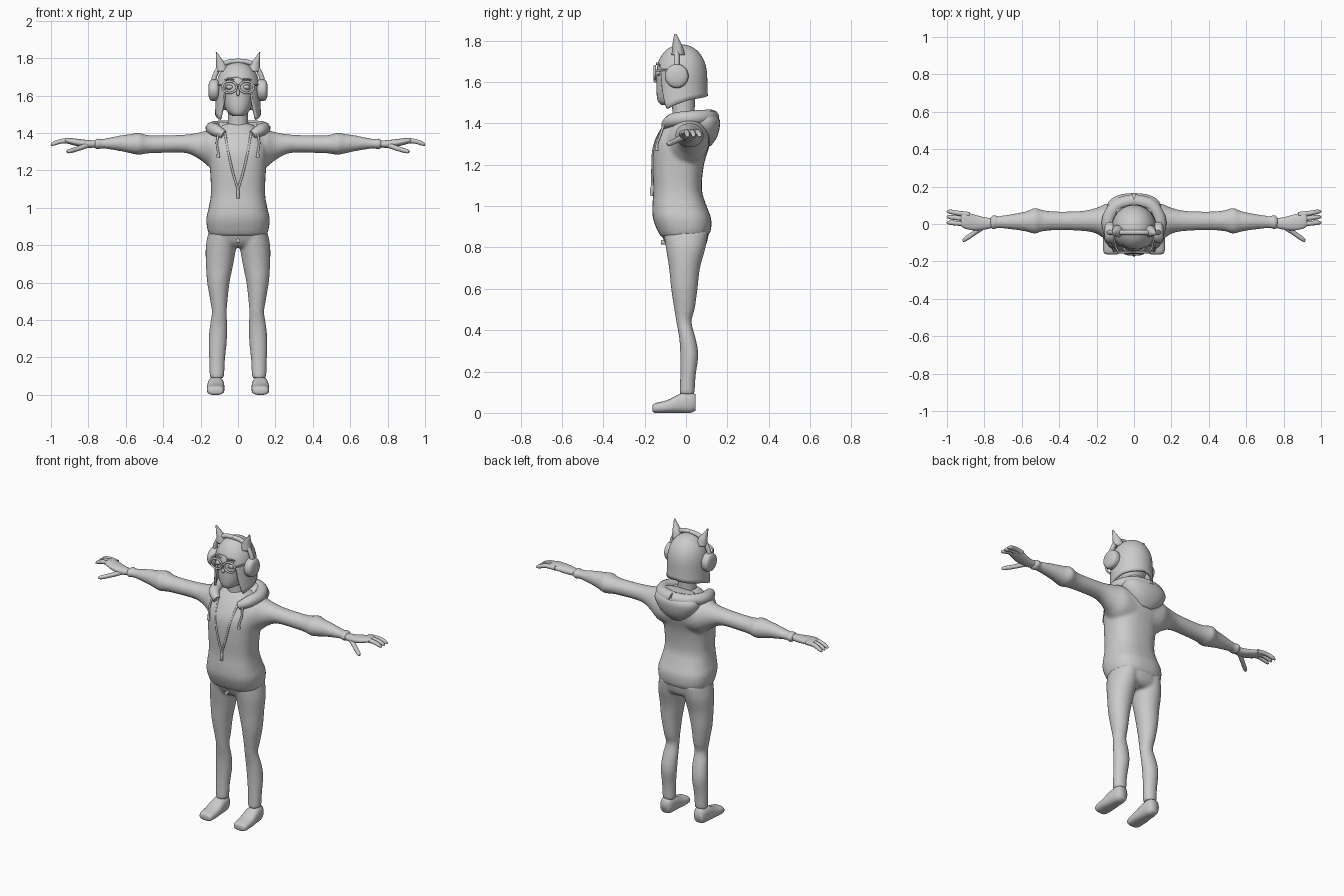
import bpy, bmesh, math

cube = bpy.data.objects.get("Cube")
if cube:
    bpy.data.objects.remove(cube, do_unlink=True)

grey = bpy.data.materials.new("plain_grey")
grey.use_nodes = True
grey.diffuse_color = (.6, .6, .6, 1)
grey.node_tree.nodes["Principled BSDF"].inputs["Base Color"].default_value = grey.diffuse_color


def refine(rows, steps=4):
    """Catmull-Rom resampling of tuples of any length."""
    result = []
    last = len(rows) - 1
    for i in range(last):
        a, b, c, d = rows[max(i - 1, 0)], rows[i], rows[i + 1], rows[min(i + 2, last)]
        for k in range(steps):
            t = k / steps
            result.append(tuple(
                q + t * ((r - p) + t * ((2 * p - 5 * q + 4 * r - s) + t * (3 * (q - r) + s - p))) / 2
                for p, q, r, s in zip(a, b, c, d)))
    return result + [tuple(rows[last])]


def loft(bm, axis, rows, power=2, side=1, sides=28):
    """Closed skin through rows of (position, low, high, low, high) across one axis."""
    rings = []
    for pos, low_a, high_a, low_b, high_b in refine(rows):
        ring = []
        for k in range(sides):
            angle = math.tau * k / sides
            u, v = [math.copysign(abs(f) ** (2 / power), f) for f in (math.cos(angle), math.sin(angle))]
            point = [(low_a + high_a + u * (high_a - low_a)) / 2,
                     (low_b + high_b + v * (high_b - low_b)) / 2]
            point.insert("xyz".index(axis), pos)
            ring.append(bm.verts.new((point[0] * side, point[1], point[2])))
        rings.append(ring)
    for lower, upper in zip(rings, rings[1:]):
        for k in range(sides):
            n = (k + 1) % sides
            bm.faces.new((lower[k], lower[n], upper[n], upper[k]))
    bm.faces.new(rings[0])
    bm.faces.new(rings[-1])


def centred(rows):
    """Expand (height, half width, front, back) into loft rows."""
    return [(z, -w, w, front, back) for z, w, front, back in rows]


def finish(obj):
    obj.data.materials.append(grey)
    for face in obj.data.polygons:
        face.use_smooth = True
    return obj


def build(name, bm):
    bmesh.ops.recalc_face_normals(bm, faces=bm.faces[:])
    mesh = bpy.data.meshes.new(name)
    bm.to_mesh(mesh)
    bm.free()
    obj = bpy.data.objects.new(name, mesh)
    bpy.context.collection.objects.link(obj)
    return finish(obj)


def part(name, axis, rows, power=2, mirrored=False):
    bm = bmesh.new()
    for side in (1, -1) if mirrored else (1,):
        loft(bm, axis, rows, power, side)
    return build(name, bm)


def blend(obj, size, repeats):
    """Merge overlapping skins into one soft surface."""
    remesh = obj.modifiers.new("merge", 'REMESH')
    remesh.mode = 'VOXEL'
    remesh.voxel_size = size
    remesh.use_smooth_shade = True
    soften = obj.modifiers.new("soften", 'SMOOTH')
    soften.factor = .5
    soften.iterations = repeats


def tube(name, points, radius, mirrored=True, closed=False):
    """Round cord through points of (x, y, z, thickness factor)."""
    curve = bpy.data.curves.new(name, 'CURVE')
    curve.dimensions = '3D'
    curve.bevel_depth = radius
    curve.bevel_resolution = 3
    curve.use_fill_caps = True
    path = points if closed else refine(points, 6)
    for side in (1, -1) if mirrored else (1,):
        spline = curve.splines.new('POLY')
        spline.points.add(len(path) - 1)
        spline.use_cyclic_u = closed
        for p, (x, y, z, thick) in zip(spline.points, path):
            p.co = (x * side, y, z, 1)
            p.radius = thick
    obj = bpy.data.objects.new(name, curve)
    bpy.context.collection.objects.link(obj)
    bpy.ops.object.select_all(action='DESELECT')
    obj.select_set(True)
    bpy.context.view_layer.objects.active = obj
    bpy.ops.object.convert(target='MESH')
    return finish(bpy.context.view_layer.objects.active)


# Jacket: torso and sleeves merged
jacket = bmesh.new()
loft(jacket, "z", centred([
    (.85, .15, -.12, .1), (.88, .163, -.138, .12), (.94, .17, -.16, .122), (1, .157, -.163, .1),
    (1.08, .145, -.158, .077), (1.2, .15, -.162, .087), (1.3, .16, -.157, .117),
    (1.37, .15, -.125, .135), (1.42, .11, -.09, .11), (1.45, .07, -.06, .05)]), 2.5)
for side in (1, -1):
    loft(jacket, "x", [
        (.06, -.1, .11, 1.2, 1.41), (.14, -.09, .11, 1.21, 1.42), (.2, -.052, .087, 1.255, 1.405),
        (.28, -.037, .07, 1.293, 1.392), (.42, -.034, .067, 1.293, 1.387), (.49, -.04, .075, 1.29, 1.39),
        (.53, -.053, .087, 1.283, 1.402), (.57, -.042, .07, 1.29, 1.395), (.63, -.032, .057, 1.303, 1.387),
        (.73, -.022, .042, 1.318, 1.367), (.745, -.03, .05, 1.31, 1.373), (.77, -.025, .04, 1.317, 1.365)],
        side=side)
blend(build("jacket", jacket), .009, 8)

# Trousers: hips and legs merged
trousers = bmesh.new()
loft(trousers, "z", centred([(.79, .1, -.07, .07), (.82, .15, -.1, .1), (.9, .155, -.135, .116)]), 2.3)
for side in (1, -1):
    loft(trousers, "z", [
        (.88, .005, .155, -.11, .108), (.8, .008, .172, -.098, .095), (.7, .025, .172, -.082, .068),
        (.6, .045, .165, -.072, .056), (.5, .056, .148, -.057, .042), (.44, .06, .14, -.047, .027),
        (.36, .057, .152, -.033, .047), (.28, .06, .157, -.028, .06), (.18, .07, .154, -.028, .047),
        (.09, .073, .152, -.032, .042)], side=side)
blend(build("trousers", trousers), .009, 6)

# Shoes
part("shoes", "y", [
    (-.162, .09, .145, .01, .035), (-.15, .077, .163, 0, .047), (-.09, .072, .167, 0, .062),
    (-.03, .074, .163, 0, .092), (.02, .078, .157, 0, .1), (.045, .088, .148, .01, .09)], 2.6, True)

# Hands
part("palms", "x", [
    (.75, -.018, .03, 1.325, 1.36), (.8, -.03, .036, 1.32, 1.362), (.86, -.034, .052, 1.33, 1.369),
    (.91, -.022, .064, 1.343, 1.374), (.925, -.01, .055, 1.35, 1.37)], 2.2, True)
for name, root, tip in (("little_fingers", .05, .066), ("middle_fingers", .026, .037), ("index_fingers", 0, .007)):
    tube(name, [(.88, root, 1.355, 1.1), (.94, (root + tip) / 2, 1.357, 1),
                (.985, tip, 1.343, .85), (1, tip, 1.334, .3)], .013)
tube("thumbs", [(.8, -.01, 1.338, 1.2), (.85, -.045, 1.318, 1), (.9, -.08, 1.303, .9), (.915, -.092, 1.3, .4)], .013)

# Hood lying around the neck and down the back
hood = bmesh.new()
loft(hood, "z", centred([
    (1.29, .04, .08, .12), (1.33, .1, .03, .148), (1.38, .14, 0, .163), (1.42, .145, 0, .162),
    (1.45, .12, .02, .135), (1.46, .09, .04, .11)]), 2.3)
build("hood_back", hood)
tube("hood_rim", [(.075, -.1, 1.39, .7), (.12, -.065, 1.415, 1), (.137, .02, 1.425, 1.1),
                  (.09, .1, 1.43, 1.1), (0, .125, 1.43, 1.1)], .033)

# Jacket fastening
tube("zip_edges", [(.07, -.1, 1.4, 1), (.05, -.153, 1.29, 1), (.025, -.162, 1.18, 1), (0, -.163, 1.1, 1)], .006)
tube("zip_pull", [(0, -.162, 1.1, .7), (0, -.165, 1.08, 1), (0, -.165, 1.05, .8)], .009, False)
tube("drawstrings", [(.1, -.1, 1.42, 1), (.113, -.122, 1.35, 1), (.107, -.14, 1.3, 1), (.106, -.142, 1.27, 1.6)], .006)
tube("waist_button", [(0, -.1, .825, 1), (0, -.122, .825, 1)], .012, False)

# Neck and head
part("neck", "z", centred([(1.4, .065, -.07, .05), (1.45, .055, -.066, .042), (1.54, .055, -.07, .045)]))
part("head", "z", centred([
    (1.49, .025, -.12, -.03), (1.505, .05, -.135, .02), (1.54, .072, -.142, .05), (1.6, .088, -.143, .08),
    (1.68, .095, -.138, .08), (1.75, .06, -.1, .05)]), 2.2)
tube("nose", [(0, -.138, 1.635, .5), (0, -.15, 1.61, 1), (0, -.138, 1.6, .5)], .009, False)
part("eyes", "y", [(-.125, .025, .065, 1.63, 1.66), (-.143, .03, .06, 1.635, 1.656)], 2, True)

# Hair: bob with open face, side locks and swept fringe
hem = [(0, 1.7), (35, 1.68), (42, 1.56), (55, 1.47), (75, 1.49), (110, 1.515), (181, 1.535)]


def hem_height(degrees):
    d = abs(degrees)
    for (a, low), (b, high) in zip(hem, hem[1:]):
        if a <= d < b:
            sweep = -.0004 * degrees if d < 38 else 0
            return low + (high - low) * (d - a) / (b - a) + sweep


hair = bmesh.new()
columns, levels, crown = 96, 18, 1.782
grid = []
for c in range(columns):
    degrees = 360 * c / columns - 180
    angle, bottom = math.radians(degrees), hem_height(degrees)
    strand = []
    for r in range(levels + 1):
        z = bottom + (crown - bottom) * math.sin(r / levels * math.pi / 2)
        rise = max(0, (z - 1.6) / (crown - 1.6))
        wide = max(0, 1 - rise ** 2.6) ** .5 + .3 * max(0, 1.6 - z)
        strand.append(hair.verts.new((.119 * wide * math.sin(angle), -.022 - .125 * wide * math.cos(angle), z)))
    grid.append(strand)
for c in range(columns):
    here, there = grid[c], grid[(c + 1) % columns]
    for r in range(levels):
        hair.faces.new((here[r], there[r], there[r + 1], here[r + 1]))
bmesh.ops.remove_doubles(hair, verts=hair.verts[:], dist=.0005)
shell = build("hair", hair).modifiers.new("thickness", 'SOLIDIFY')
shell.thickness = .014
shell.offset = -1

# Headphones with pointed ears
part("ear_cups", "x", [
    (.1, -.08, -.01, 1.59, 1.67), (.113, -.1, .01, 1.573, 1.685), (.143, -.1, .01, 1.573, 1.685),
    (.155, -.085, -.005, 1.59, 1.668), (.159, -.06, -.03, 1.615, 1.643)], 2, True)
tube("headband", [(.132, -.045, 1.66, 1), (.126, -.045, 1.7, 1), (.095, -.045, 1.756, 1), (.05, -.045, 1.78, 1),
                  (0, -.045, 1.784, 1)], .014)
part("pointed_ears", "z", [
    (1.73, .05, .118, -.07, -.005), (1.77, .065, .118, -.066, -.015), (1.8, .09, .118, -.063, -.03),
    (1.832, .113, .119, -.057, -.046)], 2, True)

# Glasses
rim = [(.046 + .038 * math.cos(k * math.tau / 32), -.151, 1.645 + .031 * math.sin(k * math.tau / 32), 1)
       for k in range(32)]
tube("glasses_rims", rim, .006, closed=True)
tube("glasses_bridge", [(-.01, -.151, 1.65, 1), (0, -.153, 1.654, 1), (.01, -.151, 1.65, 1)], .005, False)
tube("glasses_arms", [(.083, -.15, 1.655, 1), (.098, -.12, 1.657, 1), (.108, -.06, 1.658, 1)], .005)
tube("eyebrows", [(.02, -.142, 1.684, .6), (.045, -.14, 1.69, 1), (.07, -.125, 1.682, .6)], .005)
